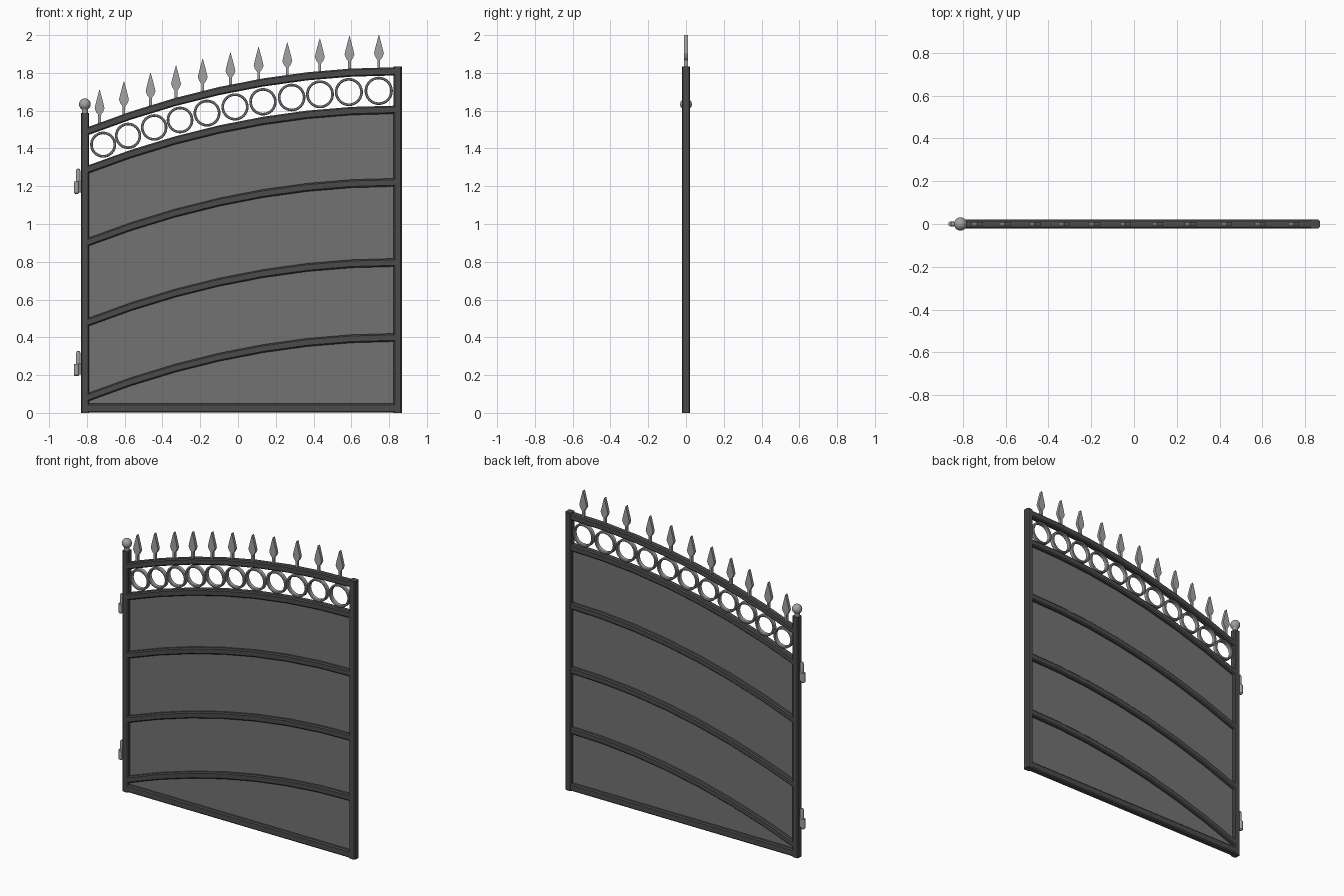
import bpy, bmesh, math
from mathutils import Matrix, Vector

if "Cube" in bpy.data.objects:
    bpy.data.objects.remove(bpy.data.objects["Cube"])

XL, XR, RAD = -0.80, 0.835, 4.2


def material(name, v):
    m = bpy.data.materials.new(name)
    m.diffuse_color = (v, v, v, 1)
    m.use_nodes = True
    m.node_tree.nodes["Principled BSDF"].inputs["Base Color"].default_value = m.diffuse_color
    return m


DARK = material("dark_steel", 0.07)
PANEL = material("panel_grey", 0.17)
LIGHT = material("light_steel", 0.36)


def arc(zr, x):
    # height of a rail that is level at the right post
    return zr - (XR - x) ** 2 / (2 * RAD)


def finish(name, bm, mat, smooth=False):
    bmesh.ops.recalc_face_normals(bm, faces=bm.faces)
    me = bpy.data.meshes.new(name)
    bm.to_mesh(me)
    bm.free()
    ob = bpy.data.objects.new(name, me)
    bpy.context.collection.objects.link(ob)
    me.materials.append(mat)
    if smooth:
        for o in bpy.context.selected_objects:
            o.select_set(False)
        bpy.context.view_layer.objects.active = ob
        ob.select_set(True)
        bpy.ops.object.shade_smooth_by_angle(angle=math.radians(40))
    return ob


def loft(name, sections, mat, closed=False, smooth=False):
    bm = bmesh.new()
    loops = [[bm.verts.new(p) for p in s] for s in sections]
    n = len(loops[0])
    pairs = list(zip(loops, loops[1:])) + ([(loops[-1], loops[0])] if closed else [])
    for a, b in pairs:
        for i in range(n):
            bm.faces.new((a[i], a[(i + 1) % n], b[(i + 1) % n], b[i]))
    if not closed:
        bm.faces.new(loops[0])
        bm.faces.new(loops[-1])
    return finish(name, bm, mat, smooth)


def tube(hw, hh, c=0.007):
    # chamfered rectangular tube cross-section
    return [(-hw + c, -hh), (hw - c, -hh), (hw, -hh + c), (hw, hh - c),
            (hw - c, hh), (-hw + c, hh), (-hw, hh - c), (-hw, -hh + c)]


def lathe(name, x, profile, mat, n=16):
    secs = [[(x + r * math.cos(2 * math.pi * i / n), r * math.sin(2 * math.pi * i / n), z)
             for i in range(n)] for r, z in profile]
    return loft(name, secs, mat, smooth=True)


# posts and bottom rail
def post(name, x, top):
    loft(name, [[(x + a, b, z) for a, b in tube(0.022, 0.022)] for z in (0, top)], DARK)


post("hinge_post", -0.81, 1.587)
post("latch_post", 0.846, 1.834)
loft("bottom_rail", [[(x, a, 0.025 + b) for a, b in tube(0.021, 0.024)]
                     for x in (-0.81, 0.846)], DARK)

# curved rails
xs = [XL + (XR - XL) * i / 7 for i in range(8)]
for i, zr in enumerate((1.808, 1.605, 1.22, 0.796, 0.399)):
    loft(f"arched_rail_{i + 1}",
         [[(x, a, arc(zr, x) + b) for a, b in tube(0.021, 0.0215)] for x in xs], DARK)

# sheet panel behind the rails
bm = bmesh.new()
rows = [(bm.verts.new((x, 0, 0.03)), bm.verts.new((x, 0, arc(1.605, x)))) for x in xs]
for a, b in zip(rows, rows[1:]):
    bm.faces.new((a[0], b[0], b[1], a[1]))
finish("sheet_panel", bm, PANEL)

# rings between the top two rails
ring_x = (-0.714, -0.582, -0.444, -0.307, -0.164, -0.016, 0.132, 0.284, 0.434, 0.587, 0.745)
for i, x in enumerate(ring_x):
    z, ro = arc(1.706, x), 0.069 + 0.006 * i / 10
    ri, d, c = ro - 0.014, 0.015, 0.004
    prof = [(ri, -d + c), (ri + c, -d), (ro - c, -d), (ro, -d + c),
            (ro, d - c), (ro - c, d), (ri + c, d), (ri, d - c)]
    loft(f"ring_{i + 1}",
         [[(x + r * math.cos(t), y, z + r * math.sin(t)) for r, y in prof]
          for t in (2 * math.pi * k / 32 for k in range(32))], LIGHT, closed=True, smooth=True)

# spear finials, cut from flat bar
spear_x = (-0.733, -0.604, -0.463, -0.328, -0.187, -0.04, 0.109, 0.261, 0.433, 0.59, 0.746)
half = [(0.007, -0.19), (0.007, -0.132), (0.018, -0.118), (0.026, -0.098),
        (0.021, -0.075), (0.012, -0.04), (0.001, 0)]
outline = half + [(-x, z) for x, z in reversed(half)]
for i, x in enumerate(spear_x):
    tip = min(2.0, arc(2.003, x) - 0.004 * math.sin(math.pi * i / 10))
    loft(f"spear_{i + 1}", [[(x + a, y, tip + b) for a, b in outline]
                            for y in (-0.01, 0.01)], LIGHT)

# ball cap on the hinge post
ball = [(0.016, 1.585), (0.016, 1.606)]
ball += [(0.031 * math.sin(t), 1.634 - 0.031 * math.cos(t))
         for t in (math.radians(a) for a in range(32, 180, 16))]
ball += [(0.001, 1.665)]
lathe("ball_cap", -0.811, ball, LIGHT, 20)

# two weld-on pin hinges
for i, z in enumerate((1.225, 0.26)):
    lathe(f"hinge_pin_{i + 1}", -0.846,
          [(0.012, z), (0.012, z + 0.055), (0.009, z + 0.065), (0.004, z + 0.068)], LIGHT)
    lathe(f"hinge_barrel_{i + 1}", -0.855,
          [(0.007, z - 0.066), (0.013, z - 0.06), (0.013, z)], LIGHT)
    loft(f"hinge_tab_{i + 1}", [[(-0.855, -0.005, h), (-0.83, -0.005, h),
                                 (-0.83, 0.005, h), (-0.855, 0.005, h)]
                                for h in (z - 0.058, z + 0.003)], LIGHT)
